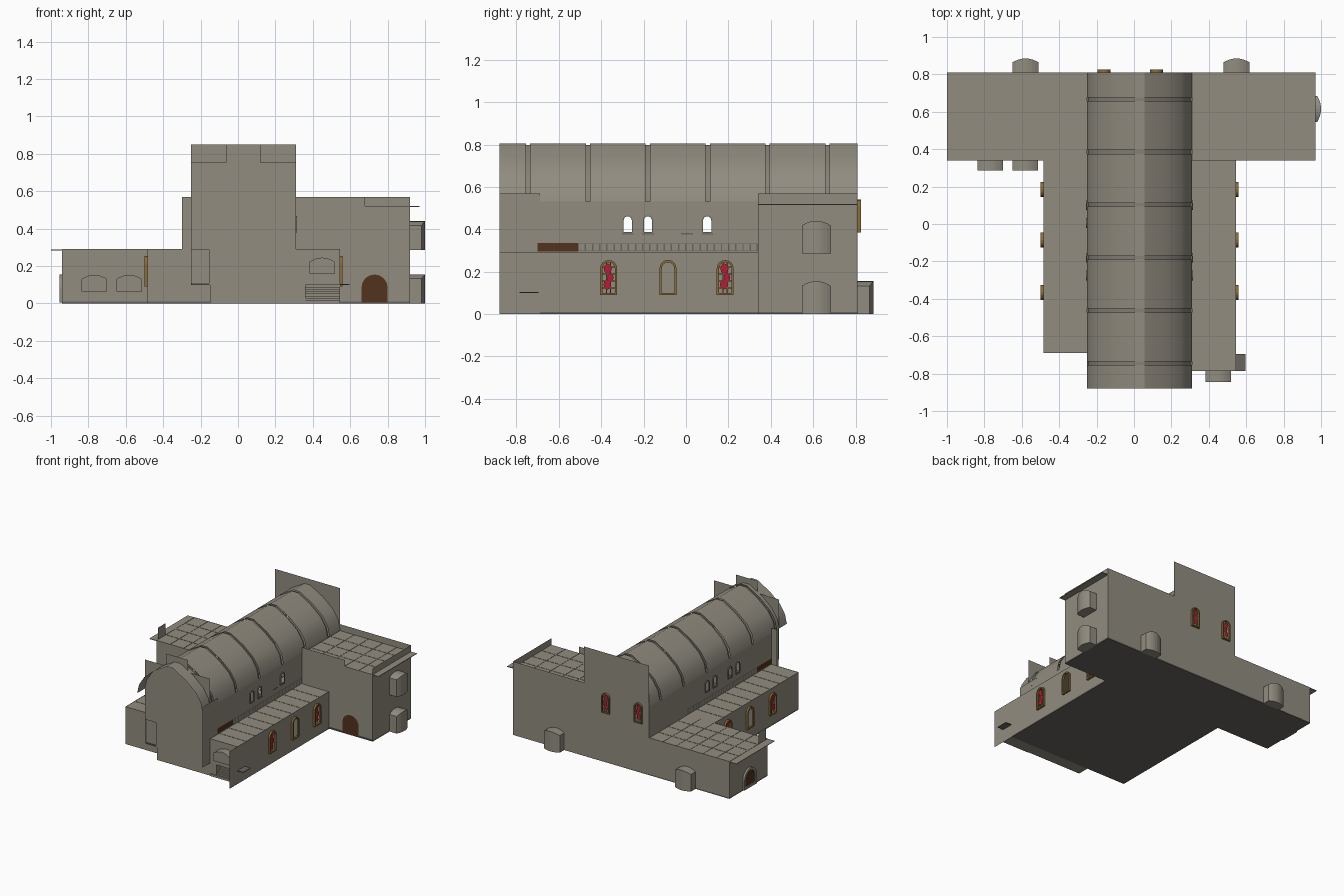
import bpy, bmesh, math
from mathutils import Vector

if "Cube" in bpy.data.objects:
    bpy.data.objects.remove(bpy.data.objects["Cube"])

def mat(name, rgb):
    m = bpy.data.materials.new(name)
    m.diffuse_color = (*rgb, 1)
    m.use_nodes = True
    m.node_tree.nodes["Principled BSDF"].inputs["Base Color"].default_value = m.diffuse_color
    return m

STONE = mat("stone", (.285, .265, .215))
RIB = mat("rib stone", (.235, .22, .18))
FLOOR = mat("floor tile", (.14, .13, .115))
WOOD = mat("door wood", (.085, .032, .012))
GOLD = mat("ochre frame", (.26, .15, .04))
RED = mat("red glass", (.45, .012, .035))

def finish(bm, name, m):
    me = bpy.data.meshes.new(name)
    bm.to_mesh(me)
    bm.free()
    me.materials.append(m)
    ob = bpy.data.objects.new(name, me)
    bpy.context.collection.objects.link(ob)
    return ob

def box(name, m, x0, x1, y0, y1, z0, z1):
    bm = bmesh.new()
    bmesh.ops.create_cube(bm, size=1)
    for v in bm.verts:
        v.co = ((x0 + x1) / 2 + v.co.x * (x1 - x0), (y0 + y1) / 2 + v.co.y * (y1 - y0),
                (z0 + z1) / 2 + v.co.z * (z1 - z0))
    return finish(bm, name, m)

# A side is (axis, plane position, outward sign); maps (along, height, depth) to space
def place(side, a, z, d=0):
    axis, p, s = side
    return Vector((p + s * d, a, z)) if axis == 'x' else Vector((a, p + s * d, z))

def arch(c, z0, w, h, n=8):
    r = w / 2
    pts = [(c - r, z0), (c + r, z0)]
    for i in range(n + 1):
        t = math.pi * i / n
        pts.append((c + r * math.cos(t), z0 + h - r + r * math.sin(t)))
    return pts

def rect(a0, a1, z0, z1):
    return [(a0, z0), (a1, z0), (a1, z1), (a0, z1)]

# Flat wall sheet with optional openings
def wall(name, m, side, outline, holes=(), d=0):
    bm = bmesh.new()
    edges = []
    for loop in [outline, *holes]:
        vs = [bm.verts.new(place(side, a, z, d)) for a, z in loop]
        edges += [bm.edges.new((vs[i], vs[i - 1])) for i in range(len(vs))]
    n = place(side, 0, 0, 1) - place(side, 0, 0, 0)
    bmesh.ops.triangle_fill(bm, edges=edges, use_beauty=True, normal=n)
    bm.normal_update()
    bmesh.ops.reverse_faces(bm, faces=[f for f in bm.faces if f.normal.dot(n) < 0])
    return finish(bm, name, m)

# Arched window: projecting frame, optional glazing bars and pieces of red glass
def window(name, side, c, z0, w, h, frame=GOLD, glass=True, bars=True, proud=.015):
    bm = bmesh.new()
    t = w * .13
    rings = []
    for pts, d in ((arch(c, z0, w, h), 0), (arch(c, z0, w, h), proud),
                   (arch(c, z0 + t, w - 2 * t, h - 2 * t), proud),
                   (arch(c, z0 + t, w - 2 * t, h - 2 * t), 0)):
        rings.append([bm.verts.new(place(side, a, z, d)) for a, z in pts])
    for r0, r1 in zip(rings, rings[1:]):
        for i in range(len(r0)):
            bm.faces.new((r0[i - 1], r0[i], r1[i], r1[i - 1]))
    bmesh.ops.recalc_face_normals(bm, faces=bm.faces)
    finish(bm, name + "_frame", frame)
    b = w * .03
    if bars:
        for k in (-1, 1):
            a = c + k * w * .12
            wall(name + "_bar", frame, side, rect(a - b, a + b, z0, z0 + h * .93), d=.003)
        for k in range(1, 5):
            z = z0 + h * k / 5
            wall(name + "_bar", frame, side, rect(c - w * .4, c + w * .4, z - b, z + b), d=.003)
    if glass:
        for da, dz, r in ((-.08, .3, .23), (.1, .5, .2), (-.05, .75, .24)):
            pts = [(c + w * (da + r * math.cos(q * .785)), z0 + h * dz + w * r * 1.3 * math.sin(q * .785))
                   for q in range(8)]
            wall(name + "_glass", RED, side, pts, d=.005)

# Arched projecting niche, optionally bulging outwards
def niche(name, side, c, z0, z1, w, depth, bulge=0):
    bm = bmesh.new()
    cols = []
    for i in range(9):
        t = i / 4 - 1
        a, zt, d = c + t * w / 2, z1 - .022 * t * t, depth - bulge * t * t
        cols.append([bm.verts.new(place(side, a, z, e)) for z, e in ((z0, 0), (z0, d), (zt, d), (zt, 0))])
    for p, q in zip(cols, cols[1:]):
        for k in range(3):
            bm.faces.new((p[k], q[k], q[k + 1], p[k + 1]))
    bm.faces.new(cols[0])
    bm.faces.new(cols[-1])
    bmesh.ops.recalc_face_normals(bm, faces=bm.faces)
    finish(bm, name, STONE)

# Thin raised joints laid over a flat roof
def joints(name, x0, x1, y0, y1, z, nx, ny):
    for i in range(1, nx):
        x = x0 + (x1 - x0) * i / nx
        box(name, STONE, x - .002, x + .002, y0, y1, z, z + .002)
    for i in range(1, ny):
        y = y0 + (y1 - y0) * i / ny
        box(name, STONE, x0, x1, y - .002, y + .002, z, z + .002)

CX = .03                        # nave centre line
NL, NR = -.25, .31              # nave side walls
AISLE_WIN = (-.365, -.085, .185)
CLERE_WIN = (-.275, -.18, .10, .005)

# Floors and base
box("aisle_floor", FLOOR, -.485, .545, -.69, .34, 0, .01)
box("transept_floor", FLOOR, -.94, .92, .34, .81, 0, .01)
box("front_base", STONE, -.15, .36, -.78, -.69, 0, .10)
box("nave_front_floor", FLOOR, NL, NR, -.78, -.69, .10, .11)
for k in range(7):
    box("front_step", STONE, .31, .545, -.785 + k * .013, -.69, .012 * k, .012 * (k + 1) + .005)
box("side_landing", FLOOR, .545, .595, -.785, -.695, .10, .105)
for k in range(3):
    box("sanctuary_step", STONE, -.22 + k * .03, .28 - k * .03, .5 + k * .04, .8, .01 + k * .012, .022 + k * .012)

# Nave side walls with clerestory windows
for label, x, s, y0, n in (("left", NL, -1, -.78, 4), ("right", NR, 1, -.88, 3)):
    side = ('x', x, s)
    holes = [arch(y, .38, .05, .085) for y in CLERE_WIN[:n]]
    wall(label + "_nave_wall", STONE, side, rect(y0, .81, .10, .53), holes)
    for y in CLERE_WIN:
        if y in CLERE_WIN[:n]:
            window(label + "_clerestory", side, y, .38, .052, .088, RIB, False, False, .006)
        wall(label + "_sill", FLOOR, side, rect(y - .028, y + .028, .375, .383), d=.006)
    # gallery balustrade
    wall(label + "_gallery_shadow", FLOOR, side, rect(-.51, .34, .297, .334), d=.001)
    for k in range(25):
        y = -.505 + k * .0338
        wall(label + "_baluster", STONE, side, rect(y, y + .027, .3, .33), d=.003)
    wall(label + "_gallery_door", WOOD, side, rect(-.70, -.51, .295, .335), d=.002)
wall("front_side_sheet", STONE, ('x', NR, 1), rect(-.88, -.69, .53, .57), d=.001)

# Pointed barrel roof with a flat ridge, and recessed ribs between the bays
HALF = [(.28, .53), (.265, .60), (.22, .67), (.135, .742), (.025, .805)]
def vault(name, m, y0, y1, inset=0):
    prof = [(CX + x - inset * (x > .03), z - inset) for x, z in HALF]
    prof += [(2 * CX - x, z) for x, z in reversed(prof)]
    bm = bmesh.new()
    a = [bm.verts.new((x, y0, z)) for x, z in prof]
    b = [bm.verts.new((x, y1, z)) for x, z in prof]
    for i in range(len(a) - 1):
        bm.faces.new((a[i], a[i + 1], b[i + 1], b[i])).smooth = True
    bm.normal_update()
    if sum(f.normal.z for f in bm.faces) < 0:
        bmesh.ops.reverse_faces(bm, faces=bm.faces)
    finish(bm, name, m).data.set_sharp_from_angle(angle=math.radians(28))

RIBS = [-.745 + k * .2825 for k in range(6)]
edges = [-.88] + [v for y in RIBS for v in (y - .01, y + .01)] + [.81]
for y0, y1 in zip(edges[::2], edges[1::2]):
    vault("roof_bay", STONE, y0, y1)
for y in RIBS:
    vault("roof_rib", RIB, y - .01, y + .01, .008)

# Front facade with raised centre, the roof runs out past it
wall("front_facade", STONE, ('y', -.785, -1),
     [(-.155, .10), (NR, .10), (NR, .755), (.12, .755), (.12, .85), (-.065, .85),
      (-.065, .755), (NL, .755), (NL, .29), (-.155, .29)])
wall("front_facade_infill", STONE, ('y', -.775, -1), rect(NL, -.15, .10, .30))
wall("nave_shoulder_sheet", STONE, ('y', -.69, -1), rect(-.30, NL, .29, .57))

# Aisles
for label, x, s, y0 in (("left", -.485, -1, -.69), ("right", .545, 1, -.88)):
    side = ('x', x, s)
    wall(label + "_aisle_wall", STONE, side, rect(y0, .34, 0, .29),
         [arch(y, .095, .07, .155) for y in AISLE_WIN])
    for i, y in enumerate(AISLE_WIN):
        window(label + "_aisle_window", side, y, .09, .08, .165, GOLD, i != 1, i != 1)
box("left_aisle_roof", STONE, -.485, NL, -.69, .34, .28, .288)
joints("left_aisle_joint", -.485, NL, -.69, .34, .288, 1, 9)
box("right_aisle_roof", STONE, NR, .545, -.785, .34, .28, .288)
joints("right_aisle_joint", NR, .545, -.785, .34, .288, 1, 10)
wall("left_aisle_front", STONE, ('y', -.69, -1), rect(-.485, -.15, 0, .29))
wall("right_aisle_front", STONE, ('y', -.785, -1), rect(NR, .545, .10, .29))
niche("right_aisle_niche", ('y', -.785, -1), .45, .16, .245, .135, .06)

# Back wall, one stepped sheet with two windows
BACK = ('y', .81, 1)
wall("back_wall", STONE, BACK,
     [(-.94, 0), (.92, 0), (.92, .57), (NR, .57), (NR, .85), (NL, .85), (NL, .29), (-.94, .29)],
     [arch(x, .39, .06, .14) for x in (-.16, .12)])
for x in (-.16, .12):
    window("back_window", BACK, x, .385, .07, .155)
for x in (-.58, .548):
    niche("back_niche", BACK, x, 0, .155, .137, .075, .02)

# Low left transept
wall("left_transept_front", STONE, ('y', .34, -1), rect(-.94, -.485, 0, .29))
wall("left_transept_end", STONE, ('x', -.94, -1), rect(.34, .81, 0, .29))
box("left_transept_roof", STONE, -1, NL, .34, .81, .284, .288)
joints("left_transept_joint", -.94, NL, .34, .81, .288, 6, 4)
wall("left_transept_end_sheet", STONE, ('x', -.94, -1), rect(.36, .45, .29, .38))
for x in (-.768, -.582):
    niche("left_transept_niche", ('y', .34, -1), x, .065, .153, .135, .055)
window("left_door_frame", ('x', -.94, -1), .57, .005, .15, .15, STONE, False, False)
wall("left_door", WOOD, ('x', -.94, -1), arch(.57, .005, .13, .14), d=.008)

# Tall right transept with parapet
wall("right_transept_front", STONE, ('y', .345, -1), rect(NR, .92, 0, .52))
wall("right_transept_upper_sheet", STONE, ('y', .34, -1), rect(NR, .68, .29, .57))
wall("right_transept_end", STONE, ('x', .92, 1), rect(.34, .81, 0, .57))
box("right_transept_roof", STONE, NR, .97, .34, .81, .515, .52)
joints("right_transept_joint", NR, .92, .34, .81, .52, 5, 4)
wall("transept_lower_sheet", STONE, ('y', .335, -1), rect(.355, .545, .29, .38))
wall("transept_door", WOOD, ('y', .345, -1), arch(.73, .005, .14, .15), d=.006)
for z0, z1 in ((0, .155), (.285, .44)):
    niche("right_transept_niche", ('x', .92, 1), .615, z0, z1, .137, .08, .02)
